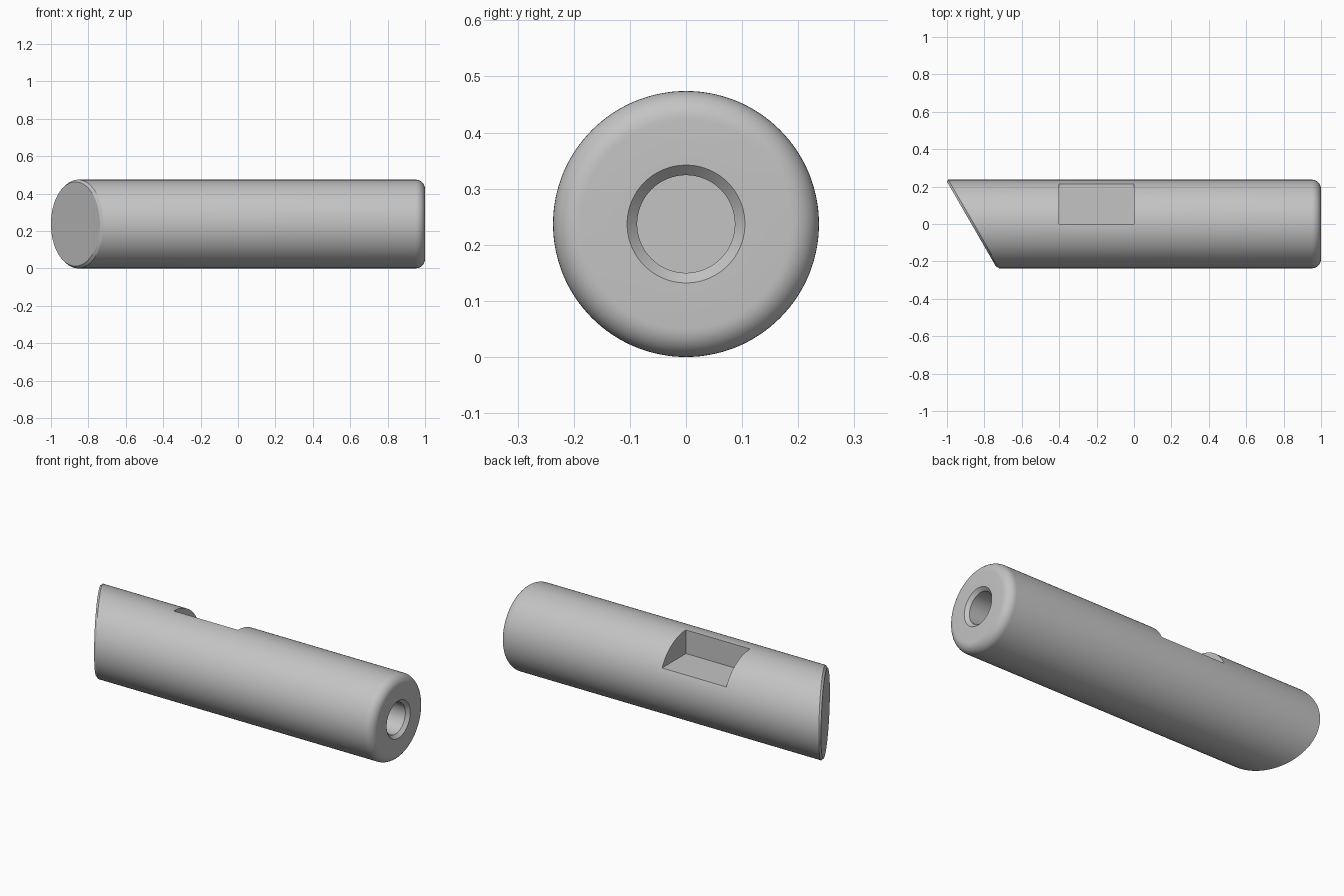
import bpy, bmesh, math
from mathutils import Matrix, Vector

old = bpy.data.objects.get("Cube")
if old:
    bpy.data.objects.remove(old, do_unlink=True)

R = 0.237          # bar radius, also the height of its axis
FILLET = 0.05
BORE, SINK = 0.087, 0.105
BORE_DEPTH = 0.4

steel = bpy.data.materials.new("grey steel")
steel.use_nodes = True
colour = (0.55, 0.55, 0.55, 1)
steel.diffuse_color = colour
steel.node_tree.nodes["Principled BSDF"].inputs["Base Color"].default_value = colour


def make_object(name, bm):
    mesh = bpy.data.meshes.new(name)
    bm.to_mesh(mesh)
    bm.free()
    mesh.materials.append(steel)
    obj = bpy.data.objects.new(name, mesh)
    bpy.context.collection.objects.link(obj)
    return obj


# Bar profile (x, radius): shaft, rounded end, countersink and blind bore
profile = [(-1.2, R)]
for i in range(11):
    a = math.radians(90 - 9 * i)
    profile.append((1 - FILLET + FILLET * math.cos(a), R - FILLET + FILLET * math.sin(a)))
profile += [(1, SINK), (1 - (SINK - BORE), BORE), (1 - BORE_DEPTH, BORE), (1 - BORE_DEPTH, 0)]

bm = bmesh.new()
verts = [bm.verts.new((x, 0, r)) for x, r in profile]
edges = [bm.edges.new(pair) for pair in zip(verts, verts[1:])]
bmesh.ops.spin(bm, geom=verts + edges, cent=(0, 0, 0), axis=(1, 0, 0),
               angle=math.tau, steps=128)
bmesh.ops.remove_doubles(bm, verts=bm.verts[:], dist=1e-5)

# Slanted end with a fine chamfer
slant = math.radians(30)
bmesh.ops.bisect_plane(bm, geom=bm.verts[:] + bm.edges[:] + bm.faces[:],
                       plane_co=(-1.006 + R * math.tan(slant), 0, 0),
                       plane_no=(-math.cos(slant), -math.sin(slant), 0),
                       clear_outer=True)
rim = [e for e in bm.edges if e.is_boundary]
bmesh.ops.edgeloop_fill(bm, edges=rim)
bmesh.ops.recalc_face_normals(bm, faces=bm.faces[:])
bmesh.ops.bevel(bm, geom=rim, offset=0.012, segments=1, affect='EDGES')
bmesh.ops.translate(bm, verts=bm.verts[:], vec=(0, 0, R))
bmesh.ops.recalc_face_normals(bm, faces=bm.faces[:])
bar = make_object("slanted_bar", bm)

# Rectangular notch in the upper back
low, high = Vector((-0.4, 0, 0.341)), Vector((0, 0.4, 0.7))
bm = bmesh.new()
bmesh.ops.create_cube(bm, size=1, matrix=Matrix.Translation((low + high) / 2)
                      @ Matrix.Diagonal((*(high - low), 1)))
cutter = make_object("notch_cutter", bm)
cutter.hide_render = True

cut = bar.modifiers.new("notch", 'BOOLEAN')
cut.operation = 'DIFFERENCE'
cut.solver = 'EXACT'
cut.object = cutter

bpy.ops.object.select_all(action='DESELECT')
bar.select_set(True)
bpy.context.view_layer.objects.active = bar
bpy.ops.object.modifier_apply(modifier=cut.name)
bpy.data.objects.remove(cutter, do_unlink=True)
bpy.ops.object.shade_smooth_by_angle(angle=math.radians(25))
